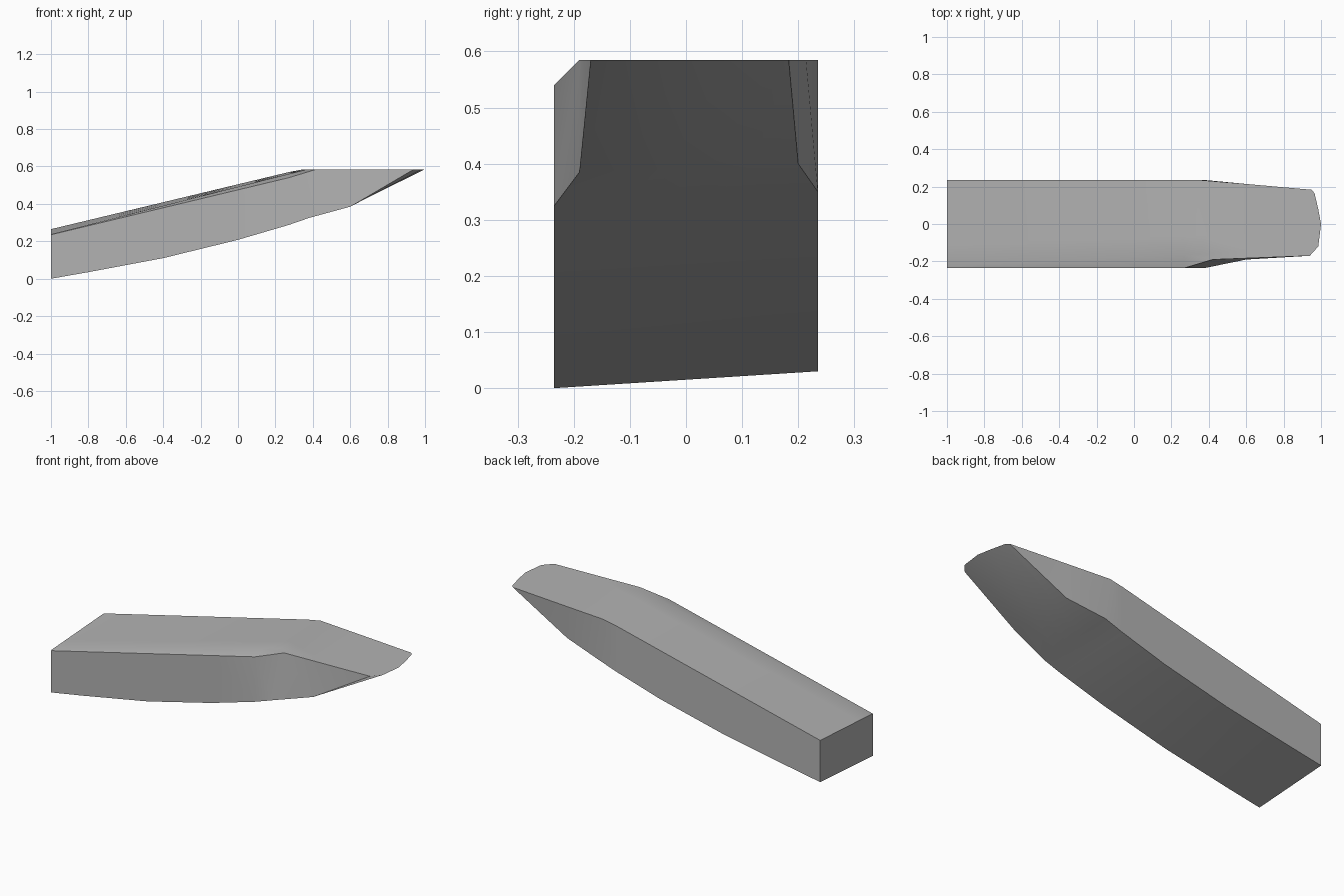
import bpy
import bmesh
import math
from mathutils import Vector

cube = bpy.data.objects.get("Cube")
if cube:
    bpy.data.objects.remove(cube, do_unlink=True)

COLUMNS = 6
HALF = 0.235
DECK = 0.585
SLOPE = 0.24


def row(start, end, count):
    """Evenly spaced points between two corners."""
    a, b = Vector(start), Vector(end)
    return [a.lerp(b, i / (count - 1)) for i in range(count)]


def section(low_front, low_back, top_front, top_inner, top_back):
    """Closed ring: underside front to back, then top back to front."""
    under = row(low_front, low_back, COLUMNS)
    top = [Vector(top_front)] + row(top_inner, top_back, COLUMNS - 1)
    return under + top[::-1]


# Sloping straight body: station and underside height at front and back
rings = []
for x, low_f, low_b in ((-1, 0, 0.03), (-0.8, 0.035, 0.065), (-0.4, 0.11, 0.138),
                        (0, 0.208, 0.232), (0.27, 0.287, 0.312)):
    t = (x + 1) / 1.37
    rise = SLOPE * (x + 1)
    rings.append(section(
        (x, -HALF, low_f), (x, HALF, low_b),
        (x, -HALF, 0.235 + rise),
        (x, -0.225 + 0.065 * t, 0.238 + 0.347 * t),
        (x, HALF, 0.265 + rise)))

# Shoulder, where the top turns level, and the tapering nose
rings.append(section((0.38, -HALF, 0.325), (0.38, HALF, 0.35),
                     (0.42, -0.19, DECK), (0.37, -0.16, DECK), (0.35, HALF, DECK)))
rings.append(section((0.6, -0.19, 0.385), (0.6, 0.2, 0.4),
                     (0.6, -0.183, DECK), (0.6, -0.14, DECK), (0.6, 0.214, DECK)))

# Rounded tip, where underside and top meet
tip = [Vector((x, y, DECK)) for x, y in (
    (0.94, -0.17), (0.985, -0.12), (1, 0), (0.985, 0.08), (0.965, 0.165), (0.95, 0.183))]
rings.append(tip + tip[::-1])

# Loft the rings into one closed body
bm = bmesh.new()
loops = [[bm.verts.new(p) for p in ring] for ring in rings]
size = 2 * COLUMNS
for a, b in zip(loops, loops[1:]):
    for i in range(size):
        j = (i + 1) % size
        # The outermost tip quads have no width and are left out
        if b is loops[-1] and i in (COLUMNS - 1, size - 1):
            bm.faces.new((a[i], a[j], b[i]))
        else:
            bm.faces.new((a[i], a[j], b[j], b[i]))
bm.faces.new(loops[0])
bmesh.ops.remove_doubles(bm, verts=bm.verts, dist=0.0005)
bmesh.ops.recalc_face_normals(bm, faces=bm.faces)

mesh = bpy.data.meshes.new("tapered_beam")
bm.to_mesh(mesh)
bm.free()
beam = bpy.data.objects.new("tapered_beam", mesh)
bpy.context.collection.objects.link(beam)

# Plain grey
grey = bpy.data.materials.new("plain_grey")
grey.use_nodes = True
color = (0.45, 0.45, 0.45, 1)
grey.diffuse_color = color
grey.node_tree.nodes["Principled BSDF"].inputs["Base Color"].default_value = color
mesh.materials.append(grey)

# Soft underside and top, crisp corners
for obj in bpy.context.selected_objects:
    obj.select_set(False)
beam.select_set(True)
bpy.context.view_layer.objects.active = beam
bpy.ops.object.shade_smooth_by_angle(angle=math.radians(32))
